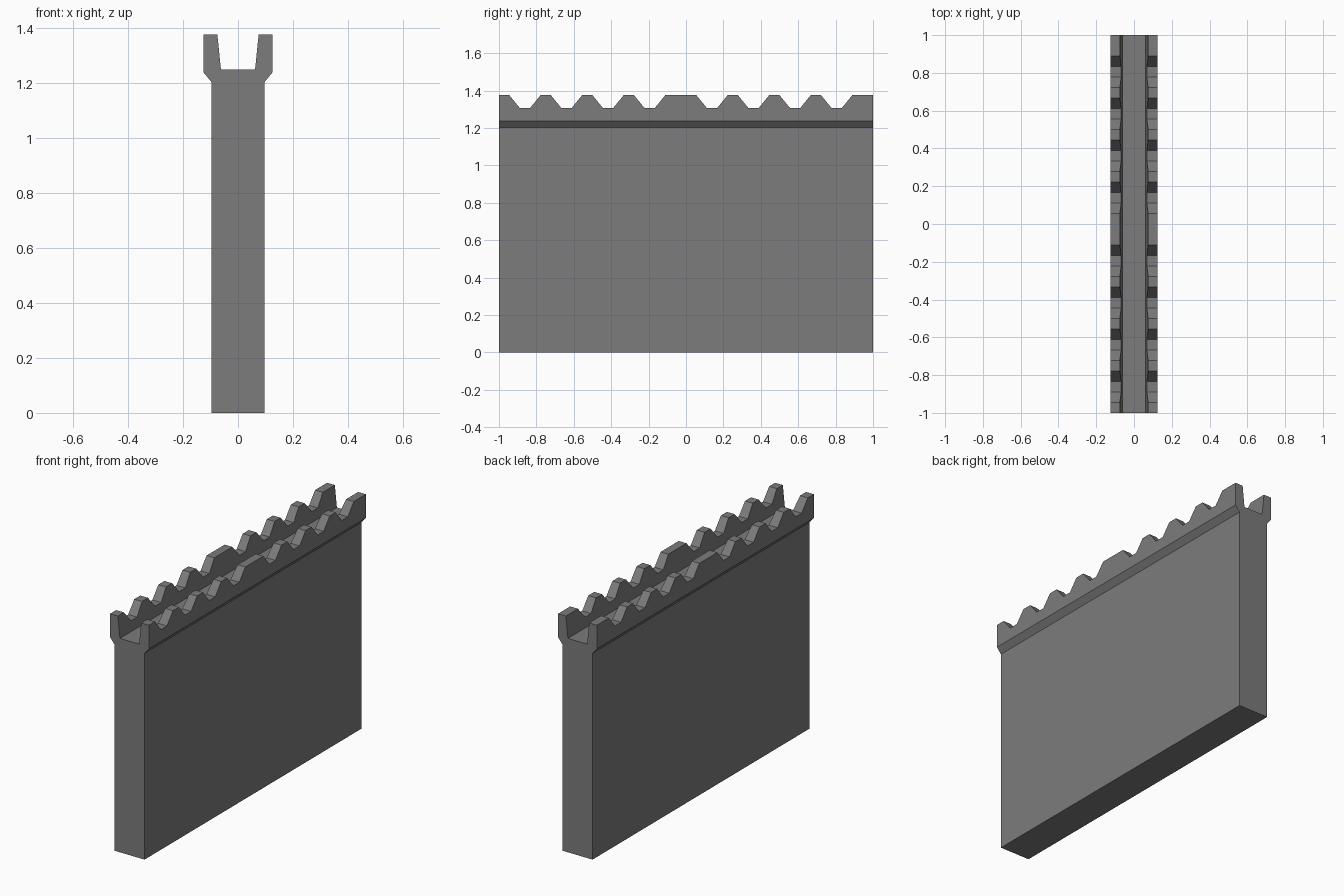
import bpy
import bmesh
import math

cube = bpy.data.objects.get("Cube")
if cube:
    bpy.data.objects.remove(cube, do_unlink=True)

# Main dimensions
HALF_WALL, HALF_CAP = 0.097, 0.125
FLARE_LOW, FLARE_HIGH = 1.203, 1.237
FLOOR_Z, NOTCH_Z, TOP_Z = 1.248, 1.307, 1.375
FLOOR_X, INNER_TOP_X = 0.062, 0.075
STEP = 1 / 18

# Stone material
stone = bpy.data.materials.new("grey stone")
stone.use_nodes = True
colour = (0.2, 0.2, 0.205, 1)
stone.diffuse_color = colour
stone.node_tree.nodes["Principled BSDF"].inputs["Base Color"].default_value = colour


def cross_section(top):
    """Wall outline with a walkway channel between two parapets of the given height."""
    t = (top - FLOOR_Z) / (TOP_Z - FLOOR_Z)
    inner = FLOOR_X + t * (INNER_TOP_X - FLOOR_X)
    half = [(HALF_WALL, 0), (HALF_WALL, FLARE_LOW), (HALF_CAP, FLARE_HIGH),
            (HALF_CAP, top), (inner, top), (FLOOR_X, FLOOR_Z)]
    return half + [(-x, z) for x, z in reversed(half)]


# Crenel stations along the wall: two groups of four sloped notches
stations = [(-1, TOP_Z)]
for group in (-17, 1):
    for k in range(4):
        start = group + 4 * k
        for i, top in enumerate((TOP_Z, NOTCH_Z, NOTCH_Z, TOP_Z)):
            stations.append(((start + i) * STEP, top))
stations.append((1, TOP_Z))

# Loft the sections into one closed wall
bm = bmesh.new()
rings = [[bm.verts.new((x, y, z)) for x, z in cross_section(top)] for y, top in stations]
for a, b in zip(rings, rings[1:]):
    for i in range(len(a)):
        j = (i + 1) % len(a)
        bm.faces.new((a[i], a[j], b[j], b[i]))
bm.faces.new(rings[0])
bm.faces.new(rings[-1])
bmesh.ops.dissolve_limit(bm, angle_limit=math.radians(1), verts=bm.verts, edges=bm.edges)
bmesh.ops.recalc_face_normals(bm, faces=bm.faces)

mesh = bpy.data.meshes.new("battlement_wall")
bm.to_mesh(mesh)
bm.free()
mesh.materials.append(stone)
wall = bpy.data.objects.new("battlement_wall", mesh)
bpy.context.collection.objects.link(wall)
